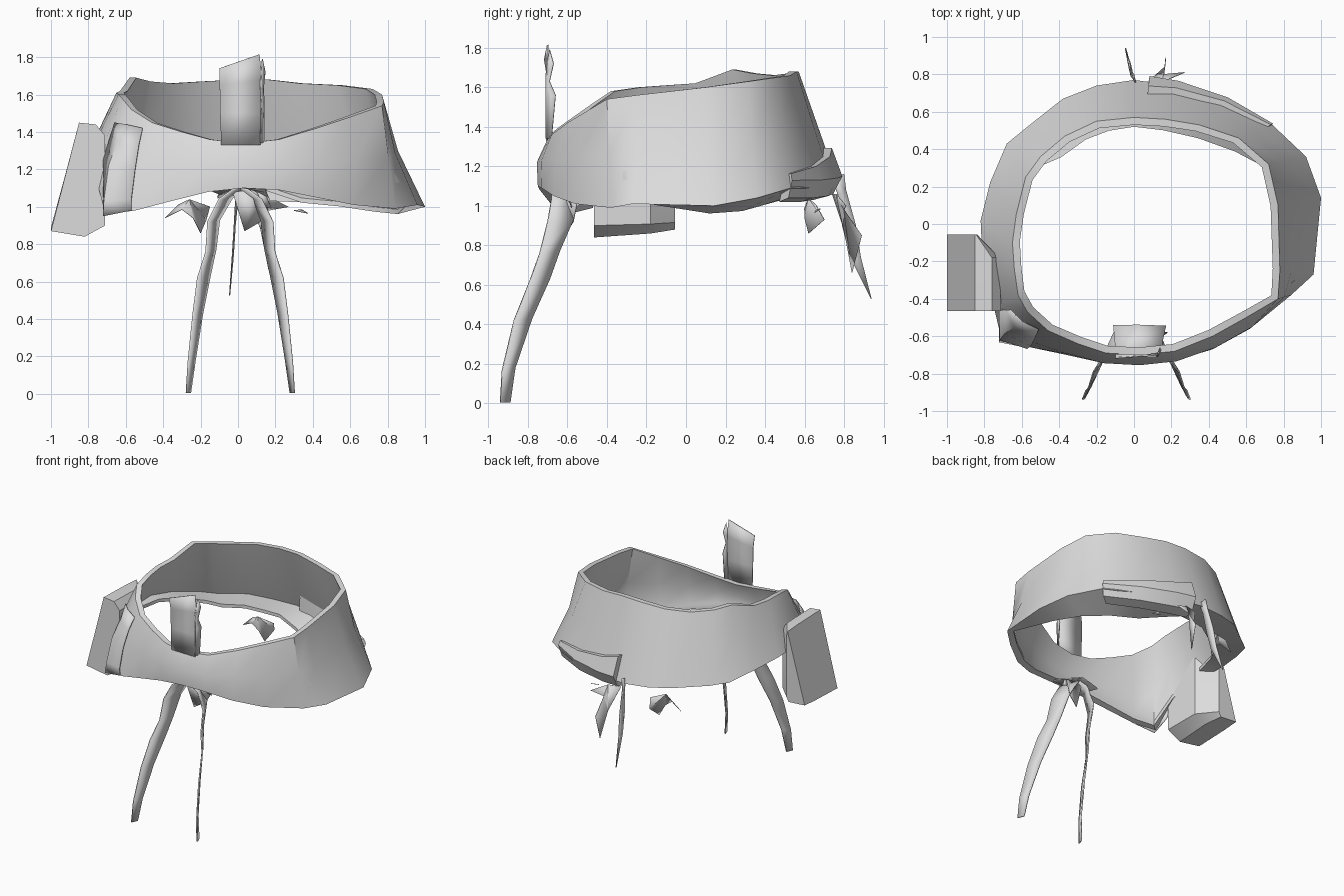
import bpy, bmesh, math
from mathutils import Vector as V

cloth = bpy.data.materials.new("light grey cloth")
cloth.diffuse_color = (0.72, 0.72, 0.72, 1)


def finish(name, bm, thick=0.0, angle=40):
    bmesh.ops.recalc_face_normals(bm, faces=bm.faces[:])
    me = bpy.data.meshes.new(name)
    bm.to_mesh(me)
    bm.free()
    me.materials.append(cloth)
    for p in me.polygons:
        p.use_smooth = True
    me.set_sharp_from_angle(angle=math.radians(angle))
    ob = bpy.data.objects.new(name, me)
    bpy.context.collection.objects.link(ob)
    if thick:
        m = ob.modifiers.new("thickness", 'SOLIDIFY')
        m.thickness = thick
        m.offset = 0
    return ob


def loft(name, rows, ring=False, loop=False, caps=False, thick=0.0, angle=40):
    """Skin rows of points; ring closes the row list, loop closes each row."""
    bm = bmesh.new()
    g = [[bm.verts.new(p) for p in r] for r in rows]
    n, k = len(g), len(g[0])
    for i in range(n if ring else n - 1):
        for j in range(k if loop else k - 1):
            a, b = g[i], g[(i + 1) % n]
            bm.faces.new((a[j], b[j], b[(j + 1) % k], a[(j + 1) % k]))
    if caps:
        bm.faces.new(g[0])
        bm.faces.new(g[-1])
    return finish(name, bm, thick, angle)


def patch(name, pts, thick=0.004):
    """Scrap of cloth made as one triangulated outline."""
    bm = bmesh.new()
    f = bm.faces.new([bm.verts.new(p) for p in pts])
    bmesh.ops.triangulate(bm, faces=[f])
    return finish(name, bm, thick, 20)


# Waist band: outer bottom xyz, outer top xyz, running round from the front
band = [
    (.03, -.75, 1.10, .03, -.70, 1.34), (.22, -.73, 1.09, .22, -.68, 1.36),
    (.42, -.67, 1.05, .42, -.60, 1.42), (.62, -.56, 1.01, .60, -.50, 1.48),
    (.84, -.38, .99, .77, -.40, 1.54), (.96, -.27, 1.01, .78, -.25, 1.56),
    (1.0, .14, 1.0, .77, .10, 1.60), (.92, .36, 1.04, .72, .32, 1.63),
    (.74, .53, 1.09, .56, .46, 1.65), (.49, .66, 1.09, .35, .53, 1.66),
    (.23, .74, 1.10, .17, .56, 1.68), (0, .77, 1.11, 0, .57, 1.68),
    (-.2, .74, 1.12, -.2, .55, 1.67), (-.38, .67, 1.14, -.37, .47, 1.66),
    (-.57, .52, 1.15, -.50, .36, 1.67), (-.68, .43, 1.17, -.58, .25, 1.69),
    (-.77, .22, 1.22, -.63, .05, 1.62), (-.82, .02, 1.25, -.65, -.1, 1.61),
    (-.81, -.2, 1.25, -.64, -.24, 1.60), (-.75, -.44, 1.12, -.62, -.38, 1.58),
    (-.71, -.61, .96, -.57, -.47, 1.52), (-.55, -.66, .98, -.46, -.57, 1.45),
    (-.36, -.70, 1.03, -.30, -.64, 1.40), (-.16, -.74, 1.08, -.15, -.69, 1.36)]


def outward(p):
    return V((p.x, p.y, 0)).normalized()


rows = []
for s in band:
    b, t = V(s[:3]), V(s[3:])
    o = outward(b)
    bulge = -.03 if b.x > .85 else (.03 if b.y < -.4 else 0)
    mid = b.lerp(t, .5) + o * bulge
    ti = t - outward(t) * .04
    # inner wall runs down to a ledge that turns inward along the back
    back = min(1, max(0, b.y + .25) / .8)
    right = min(1, max(0, b.x) / .6)
    edge = b - o * (.05 + .2 * back) + V((0, 0, .01 + back * (.02 - .12 * right)))
    wall = b - o * .045 + V((0, 0, .05))
    rows.append([b, mid, t, ti, mid - o * .04, wall, edge + V((0, 0, .025)), edge])
loft("waist_band", rows, ring=True, loop=True, angle=35)

# Second belt layer lapped over the back right of the band
rows = []
for i, s in enumerate(band[8:11] + [(.08, .765, 1.11, .06, .57, 1.68)]):
    b, t = V(s[:3]), V(s[3:])
    o = outward(b)
    f = i / 3
    w = .02 + .02 * min(1, f * 2)
    hi = b.lerp(t, .13 + .19 * f)
    lo = b.lerp(t, .07)
    rows.append([hi - o * .03, hi + o * w * .9, lo + o * w,
                 b - o * .02 - V((0, 0, .05)), b - o * .1 - V((0, 0, .07))])
loft("overlapping_belt", rows, loop=True, caps=True, angle=30)

# Side pouch, tapered at its back end
rows = []
for y, dz, xin in ((-.465, 0, -.71), (-.18, .02, -.72), (-.055, .04, -.84)):
    rows.append([(-.85, y, 1.45 - dz * .4), (-1, y, .87 + dz * .5),
                 (min(-.82, xin - .02), y, .84 + dz), (xin, y, .90 + dz * .4),
                 (xin, y, 1.38), (min(-.76, xin - .005), y, 1.44 - dz * .4)])
loft("side_pouch", rows, loop=True, caps=True, angle=25)

# Cloth gathered beside the pouch
loft("gathered_fold", [
    [(-.66, -.46, 1.45), (-.60, -.52, 1.44), (-.51, -.565, 1.42)],
    [(-.68, -.46, 1.38), (-.64, -.55, 1.36), (-.53, -.61, 1.33)],
    [(-.72, -.46, 1.25), (-.69, -.585, 1.22), (-.55, -.65, 1.20)],
    [(-.72, -.47, 1.05), (-.715, -.62, 1.03), (-.57, -.665, 1.04)],
    [(-.70, -.47, .99), (-.72, -.63, .95), (-.57, -.66, .98)]], thick=.006)

# Long hanging straps, one each side: x outer, y outer, x inner, y inner, z
edge = [(-.275, -.94, -.255, -.89, .005), (-.265, -.93, -.23, -.865, .17),
        (-.24, -.87, -.19, -.78, .42), (-.215, -.79, -.15, -.69, .62),
        (-.17, -.74, -.12, -.64, .76), (-.16, -.70, -.10, -.57, .92),
        (-.10, -.68, -.03, -.56, 1.04), (-.03, -.68, .02, -.60, 1.09)]
for side, k, dx in (("left", 1, 0), ("right", -1, .025)):
    loft("hanging_strap_" + side,
         [[(k * a + dx, b, z), (k * c + dx, d, z + .01 * (z > .1))] for a, b, c, d, z in edge],
         thick=.01)

# Upright tab and its narrow side strip
loft("upright_tab", [
    [(-.09, -.70, 1.33), (.12, -.705, 1.33)], [(-.095, -.70, 1.5), (.125, -.70, 1.5)],
    [(-.098, -.70, 1.65), (.13, -.70, 1.68)], [(-.10, -.715, 1.74), (.115, -.70, 1.815)]],
    thick=.008)
loft("tab_side_strip", [
    [(.12, -.71, 1.34), (.14, -.68, 1.34)], [(.125, -.71, 1.55), (.14, -.66, 1.56)],
    [(.12, -.71, 1.66), (.135, -.69, 1.63)], [(.13, -.69, 1.79), (.145, -.67, 1.72)]], thick=.006)

# Knot under the front of the band
loft("front_knot", [
    [(-.15, -.72, 1.09), (.0, -.74, 1.11), (.15, -.72, 1.10)],
    [(-.10, -.65, 1.07), (.02, -.64, 1.12), (.15, -.64, 1.08)],
    [(-.11, -.54, 1.05), (.03, -.54, 1.09), (.17, -.545, 1.03)]], thick=.01)
patch("knot_flap", [(-.03, -.62, 1.08), (.035, -.60, .87), (.12, -.57, .92),
                    (.17, -.55, 1.02), (.09, -.62, 1.09)])
patch("knot_corner", [(.10, -.62, 1.08), (.15, -.60, 1.06), (.18, -.58, .99), (.14, -.58, 1.0)])

# Back strap tapering to a point
loft("back_strap", [
    [(.01, .74, 1.14), (0, .80, 1.16)], [(0, .77, 1.05), (-.01, .81, 1.08)],
    [(-.015, .79, .90), (-.02, .86, .90)], [(-.025, .83, .74), (-.03, .885, .74)],
    [(-.045, .935, .53), (-.045, .94, .525)]], thick=.006)

# Torn scraps hanging at the back
patch("back_scrap_left", [(-.39, .62, .94), (-.32, .64, 1.01), (-.26, .62, 1.04),
                          (-.15, .66, 1.0), (-.17, .70, .93), (-.20, .62, .86), (-.24, .60, .94),
                          (-.30, .60, .985)])
patch("back_scrap_right", [(.05, .74, 1.06), (.15, .76, 1.06), (.27, .81, 1.0),
                           (.16, .80, .98), (.17, .89, .85), (.165, .84, .66), (.12, .80, .88)])
patch("back_scrap_small", [(.30, .66, .98), (.34, .68, .985), (.375, .65, .965)])
